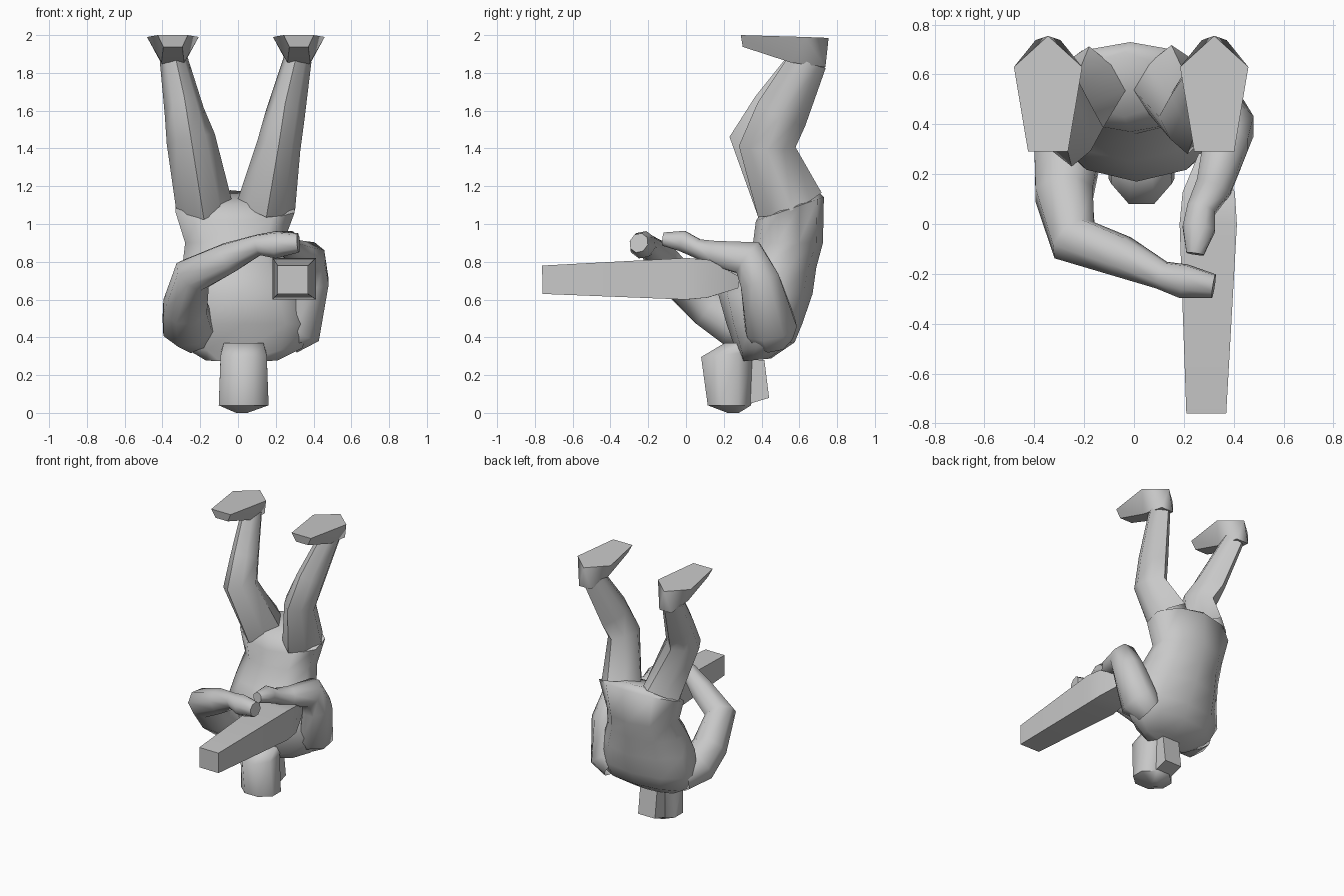
import bpy, bmesh, math
from mathutils import Vector

if "Cube" in bpy.data.objects:
    bpy.data.objects.remove(bpy.data.objects["Cube"])

grey = bpy.data.materials.new("plain_grey")
grey.diffuse_color = (0.58, 0.58, 0.58, 1)
grey.use_nodes = True
grey.node_tree.nodes["Principled BSDF"].inputs["Base Color"].default_value = grey.diffuse_color


def finish(name, bm, angle=60):
    bmesh.ops.recalc_face_normals(bm, faces=bm.faces)
    me = bpy.data.meshes.new(name)
    bm.to_mesh(me)
    bm.free()
    me.materials.append(grey)
    ob = bpy.data.objects.new(name, me)
    bpy.context.collection.objects.link(ob)
    bpy.ops.object.select_all(action='DESELECT')
    ob.select_set(True)
    bpy.context.view_layer.objects.active = ob
    bpy.ops.object.shade_smooth_by_angle(angle=math.radians(angle))
    return ob


def section(n):
    """Regular polygon scaled to fill a unit half-extent box."""
    pts = [(math.cos((i + .5) * math.tau / n), math.sin((i + .5) * math.tau / n)) for i in range(n)]
    mx, my = max(p[0] for p in pts), max(p[1] for p in pts)
    return [(a / mx, b / my) for a, b in pts]


# Ridged section for the legs, with its points to front, back and sides
d = .6
RIDGED = [(1, 0), (d, d), (0, 1), (-d, d), (-1, 0), (-d, -d), (0, -1), (d, -d)]


def loft(bm, rings, start_cap=True):
    loops = [[bm.verts.new(p) for p in r] for r in rings]
    n = len(loops[0])
    for a, b in zip(loops, loops[1:]):
        for i in range(n):
            bm.faces.new((a[i], a[(i + 1) % n], b[(i + 1) % n], b[i]))
    if start_cap:
        bm.faces.new(loops[0][::-1])
    bm.faces.new(loops[-1])


def limb(name, stations, ref=(1, 0, 0), shape=section(8), start_cap=False):
    """Stations are x, y, z, half width along ref, half depth."""
    bm = bmesh.new()
    pts = [Vector(s[:3]) for s in stations]
    rings = []
    for i, s in enumerate(stations):
        t = Vector()
        if i > 0:
            t += (pts[i] - pts[i - 1]).normalized()
        if i < len(pts) - 1:
            t += (pts[i + 1] - pts[i]).normalized()
        t.normalize()
        v = t.cross(Vector(ref)).normalized()
        u = v.cross(t)
        rings.append([pts[i] + u * a * s[3] + v * b * s[4] for a, b in shape])
    loft(bm, rings, start_cap)
    return finish(name, bm)


def stack(name, layers, n=8):
    """Layers are x, y, z, half x, half y, slope of z along y."""
    bm = bmesh.new()
    loft(bm, [[(x + a * hx, y + b * hy, z + b * hy * k) for a, b in section(n)]
              for x, y, z, hx, hy, k in layers])
    return finish(name, bm)


# Torso, neck end at the bottom and hips at the top
stack("torso", [
    (.02, .37, .28, .19, .08, .1),
    (.03, .42, .35, .31, .155, .15),
    (.025, .415, .47, .365, .20, .0),
    (.01, .42, .63, .325, .25, .0),
    (-.01, .47, .77, .285, .22, .0),
    (-.02, .54, .90, .26, .185, .0),
    (-.015, .55, 1.08, .315, .18, .35),
    (-.04, .56, 1.14, .13, .13, .3),
], 10)

# Head with its back block
stack("head", [
    (.02, .25, .0, .03, .03, 0),
    (.03, .23, .04, .132, .115, 0),
    (.03, .22, .31, .122, .14, .1),
    (.03, .30, .37, .105, .095, 0),
])
stack("head_back_block", [
    (.02, .375, .06, .07, .065, .3),
    (.02, .36, .28, .07, .055, 0),
], 4)

# Legs: hip, knee, calf, ankle
legs = {
    "left": [(-.18, .55, 1.10, .15, .18), (-.25, .385, 1.45, .13, .155),
             (-.285, .485, 1.60, .105, .14), (-.34, .65, 1.87, .075, .10)],
    "right": [(.15, .55, 1.10, .155, .18), (.215, .43, 1.41, .117, .15),
              (.25, .505, 1.58, .105, .14), (.315, .65, 1.87, .075, .10)],
}
for side, st in legs.items():
    limb(side + "_leg", st, shape=RIDGED)

# Feet: flat pointed sole joined to the ankle and toe
for side, cx in (("left", -.345), ("right", .322)):
    bm = bmesh.new()
    pts = [(-.137, .63, 1.99), (0, .755, 1.985), (.137, .63, 1.99),
           (.08, .29, 2.0), (-.08, .29, 2.0)]
    pts += [(s * .05, .30, 1.938) for s in (-1, 1)]
    pts += [(s * w, y, z) for s in (-1, 1) for w, y, z in ((.06, .555, 1.855), (.05, .738, 1.83))]
    for x, y, z in pts:
        bm.verts.new((x + cx, y, z))
    bmesh.ops.convex_hull(bm, input=bm.verts)
    finish(side + "_foot", bm, 60)

# Left arm reaching across over the long tube
limb("left_arm", [
    (-.22, .40, .43, .11, .11), (-.27, .26, .47, .125, .13),
    (-.28, .12, .56, .11, .115), (-.24, -.065, .73, .095, .10),
    (-.05, -.13, .82, .08, .08), (.11, -.205, .89, .052, .055),
    (.20, -.23, .89, .07, .065), (.32, -.25, .90, .05, .045)],
    ref=(0, .6, .8))

# Right arm with a raised elbow, hand resting above the tube
limb("right_arm", [
    (.26, .46, .40, .09, .10), (.335, .45, .45, .11, .135),
    (.375, .39, .70, .105, .105), (.37, .33, .82, .088, .098),
    (.32, .15, .845, .072, .065), (.27, .06, .87, .057, .05),
    (.26, -.02, .91, .065, .055), (.245, -.12, .92, .035, .035)])

# Long square tube with a tapered tail
limb("long_tube", [(.29, -.76, .705, .08, .075), (.298, 0, .71, .115, .11),
                   (.30, .12, .71, .105, .10), (.30, .28, .69, .04, .03)],
     shape=section(4), start_cap=True)
